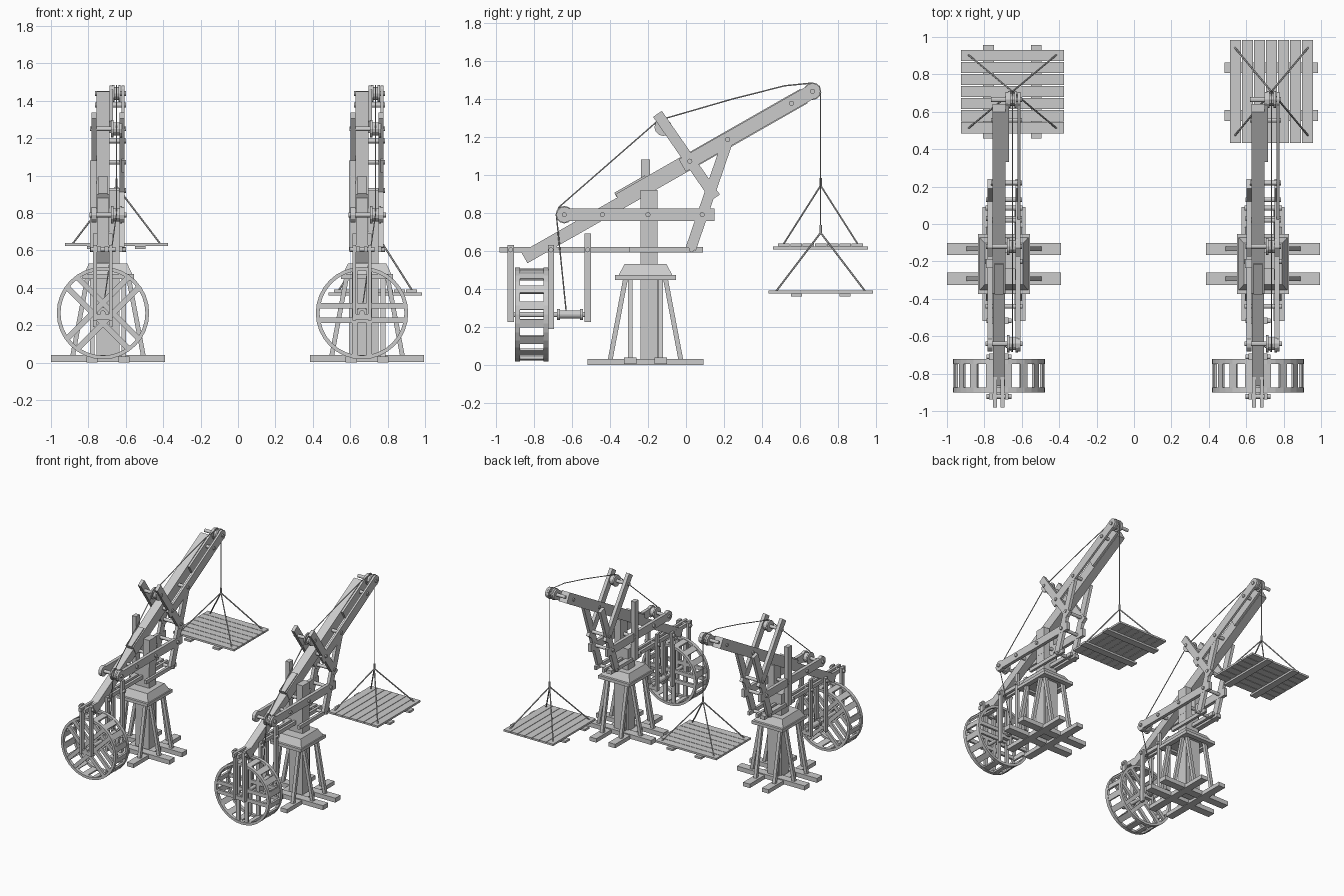
import bpy, bmesh, math
from mathutils import Vector, Matrix

old = bpy.data.objects.get("Cube")
if old:
    bpy.data.objects.remove(old)

wood = bpy.data.materials.new("grey_wood")
wood.use_nodes = True
wood.diffuse_color = (0.6, 0.6, 0.6, 1)
wood.node_tree.nodes["Principled BSDF"].inputs["Base Color"].default_value = (0.6, 0.6, 0.6, 1)

X, Y, Z = Vector((1, 0, 0)), Vector((0, 1, 0)), Vector((0, 0, 1))


class Part:
    """Collects primitives into one named mesh object."""

    def __init__(self, name):
        self.name, self.bm = name, bmesh.new()

    def beam(self, a, b, w, h, side=X):
        # Square timber from a to b, w wide along side, h deep across it
        a, b = Vector(a), Vector(b)
        d = (b - a).normalized()
        s = (side - d * side.dot(d)).normalized()
        u = d.cross(s)
        m = Matrix((s * w, d * (b - a).length, u * h)).transposed().to_4x4()
        m.translation = (a + b) / 2
        bmesh.ops.create_cube(self.bm, size=1, matrix=m)
        return self

    def rod(self, a, b, r, n=12):
        a, b = Vector(a), Vector(b)
        m = Z.rotation_difference(b - a).to_matrix().to_4x4()
        m.translation = (a + b) / 2
        bmesh.ops.create_cone(self.bm, cap_ends=True, segments=n, radius1=r, radius2=r,
                              depth=(b - a).length, matrix=m)
        return self

    def pin(self, x0, x1, y, z, r):
        return self.rod((x0, y, z), (x1, y, z), r)

    def pulley(self, x, y, z, r, w):
        # Grooved wheel: two flanges around a narrower hub
        self.pin(x - w / 2, x + w / 2, y, z, r * 0.75)
        for s in (-1, 1):
            self.pin(x + s * w / 2 - 0.006, x + s * w / 2 + 0.006, y, z, r)
        return self

    def rope(self, points, r=0.0035):
        for a, b in zip(points, points[1:]):
            self.rod(a, b, r, 6)
        return self

    def finish(self, origin):
        bmesh.ops.recalc_face_normals(self.bm, faces=self.bm.faces)
        mesh = bpy.data.meshes.new(self.name)
        self.bm.to_mesh(mesh)
        self.bm.free()
        mesh.materials.append(wood)
        ob = bpy.data.objects.new(self.name, mesh)
        ob.location = origin
        bpy.context.collection.objects.link(ob)


def on_boom(y):
    return 1.06 + 0.57 * y


def crane(side, ox, wheel_turn, deck_z, turned):
    parts = []

    def part(name):
        parts.append(Part(side + "_" + name))
        return parts[-1]

    cy, bx = -0.213, -0.027          # mast centre in y, boom and wheel centre in x
    cheeks = (-0.075, 0.075)         # planes of the paired boards

    # Crossed ground beams
    base = part("base_beams")
    for s in (-1, 1):
        base.beam((-0.305, cy + s * 0.08, 0.022), (0.305, cy + s * 0.08, 0.022), 0.065, 0.036, Y)
        base.beam((s * 0.085, cy - 0.305, 0.016), (s * 0.085, cy + 0.305, 0.016), 0.06, 0.032)

    # Slanted struts up to the collar
    struts = part("base_struts")
    for s in (-1, 1):
        for t in (-1, 1):
            struts.beam((s * 0.19, cy + t * 0.08, 0.03), (s * 0.105, cy + t * 0.08, 0.48), 0.025, 0.025, Y)
            struts.beam((s * 0.085, cy + t * 0.185, 0.03), (s * 0.085, cy + t * 0.1, 0.48), 0.025, 0.025)

    # Mast with a taller cheek beside the boom
    mast = part("mast")
    mast.beam((0, -0.195, 0.02), (0, -0.195, 0.7), 0.123, 0.09)
    mast.beam((0.035, -0.195, 0.7), (0.035, -0.195, 0.92), 0.055, 0.09)
    mast.beam((-0.078, -0.212, 0.6), (-0.078, -0.212, 1.08), 0.036, 0.048)
    mast.beam((0, -0.14, 0.02), (0, -0.14, 0.46), 0.1, 0.025)

    # Collar of sloping boards
    collar = part("collar")
    for s in (-1, 1):
        collar.beam((-0.13, cy + s * 0.14, 0.46), (0.13, cy + s * 0.14, 0.46), 0.04, 0.025, Y)
        collar.beam((s * 0.12, cy - 0.16, 0.46), (s * 0.12, cy + 0.16, 0.46), 0.04, 0.025)
    m = Matrix.Translation((0, cy, 0.497)) @ Matrix.Diagonal((1, 1.08, 1, 1)) @ Matrix.Rotation(math.pi / 4, 4, "Z")
    bmesh.ops.create_cone(collar.bm, cap_ends=True, segments=4, radius1=0.19, radius2=0.145,
                          depth=0.065, matrix=m)

    # Boom with splice block and side rail
    boom = part("boom")
    boom.beam((bx, -0.85, on_boom(-0.85) - 0.012), (bx, -0.25, on_boom(-0.25) - 0.012), 0.062, 0.066)
    boom.beam((bx, -0.35, on_boom(-0.35)), (bx, 0.62, on_boom(0.62)), 0.07, 0.085)
    boom.beam((bx, -0.36, on_boom(-0.36) + 0.02), (bx, -0.2, on_boom(-0.2) + 0.02), 0.05, 0.07)
    rail = part("boom_rail")
    for x, y0 in ((0.08, -0.02), (0.017, 0.35)):
        rail.beam((x, y0, on_boom(y0)), (x, 0.665, on_boom(0.665)), 0.017, 0.075)
        rail.pin(x - 0.0085, x + 0.0085, 0.665, on_boom(0.665), 0.042)
    for y in (0.02, 0.22, 0.555, 0.665):
        rail.pin(-0.07, 0.097, y, on_boom(y), 0.013)

    # Paired slanted arms, horizontal jib and braces
    arms = part("slanted_arms")
    jib = part("jib_boards")
    brace = part("boom_braces")
    for x in cheeks:
        arms.beam((x, -0.15, 1.32), (x, 0.155, 0.88), 0.027, 0.056)
        jib.beam((x, -0.64, 0.79), (x, 0.15, 0.79), 0.027, 0.064)
        jib.pin(x - 0.0135, x + 0.0135, -0.64, 0.79, 0.042)
        brace.beam((x, 0.025, 0.61), (x, 0.215, 1.165), 0.025, 0.056)
    for y, z in ((-0.12, 1.25), (0.13, 0.92)):
        arms.pin(-0.095, 0.095, y, z, 0.013)
    for y in (-0.64, -0.44, -0.2, 0.085):
        jib.pin(-0.1, 0.1, y, 0.79, 0.013)
    brace.pin(-0.095, 0.095, 0.03, 0.605, 0.013)

    # Lower twin rails carrying the wheel hangers
    lower = part("lower_rails")
    for x in (-0.048, -0.007):
        lower.beam((x, -0.98, 0.605), (x, 0.09, 0.605), 0.021, 0.03)
    for x in (-0.068, 0.068):
        lower.beam((x, -0.3, 0.605), (x, 0.09, 0.605), 0.021, 0.03)
    hangers = part("wheel_hangers")
    for y, top, low in ((-0.922, 0.63, 0.225), (-0.71, 0.63, 0.19), (-0.517, 0.69, 0.225)):
        for s in (-1, 1):
            hangers.beam((bx + s * 0.042, y, low), (bx + s * 0.042, y, top), 0.02, 0.033)
        hangers.beam((bx - 0.04, y, 0.245), (bx + 0.04, y, 0.245), 0.028, 0.03, Y)
        hangers.pin(bx - 0.066, bx + 0.066, y, 0.605, 0.013)

    # Winding drum and axle
    wz = 0.265
    drum = part("winding_drum")
    drum.rod((bx, -0.935, wz), (bx, -0.5, wz), 0.014)
    drum.rod((bx, -0.67, wz), (bx, -0.55, wz), 0.022)
    for y in (-0.67, -0.55):
        drum.rod((bx, y - 0.008, wz), (bx, y + 0.008, wz), 0.03)

    # Treadwheel: rims, treads and crossed spokes
    wheel = part("treadwheel")
    n, tread_count, outer = 32, 16, 0.247
    for y0, y1 in ((-0.9, -0.874), (-0.749, -0.723)):
        rings = []
        for r, y in ((outer, y0), (outer, y1), (outer - 0.02, y1), (outer - 0.02, y0)):
            rings.append([wheel.bm.verts.new((bx + r * math.cos(math.tau * i / n), y,
                                              wz + r * math.sin(math.tau * i / n))) for i in range(n)])
        for k in range(4):
            p, q = rings[k], rings[(k + 1) % 4]
            for i in range(n):
                j = (i + 1) % n
                wheel.bm.faces.new((p[i], p[j], q[j], q[i]))
        y = (y0 + y1) / 2
        for quarter in (0, 1):
            a = wheel_turn + quarter * math.pi / 2
            d = Vector((math.cos(a), 0, math.sin(a)))
            off = Vector((-d.z, 0, d.x))
            for s in (-1, 1):
                c = Vector((bx, y, wz)) + off * s * 0.038
                wheel.beam(c - d * 0.228, c + d * 0.228, 0.018, 0.03, Y)
    for i in range(tread_count):
        a = math.tau * (i + 0.5) / tread_count
        p = Vector((bx + 0.236 * math.cos(a), 0, wz + 0.236 * math.sin(a)))
        wheel.beam(p - Y * 0.895, p - Y * 0.728, 0.014, 0.045, Vector((math.cos(a), 0, math.sin(a))))

    # Pulleys
    rx = 0.045
    pulleys = part("pulleys")
    pulleys.pulley(rx, 0.665, on_boom(0.665), 0.046, 0.034)
    pulleys.pulley(rx, -0.12, 1.25, 0.046, 0.045)
    pulleys.pulley(rx, -0.64, 0.79, 0.046, 0.045)

    # Hoisting rope
    apex = deck_z + 0.305
    rope = part("hoist_rope")
    rope.rope([(bx, -0.63, 0.28), (rx, -0.682, 0.79), (rx, -0.668, 0.83), (rx, -0.15, 1.282),
               (rx, -0.11, 1.296), (rx, 0.25, 1.4), (rx, 0.52, 1.468), (rx, 0.66, 1.482),
               (rx, 0.7, 1.465), (rx, 0.708, 1.43), (rx, 0.708, apex)])
    rope.rod((rx, 0.708, apex - 0.005), (rx, 0.708, apex + 0.04), 0.007, 6)

    # Hanging platform: planks, two bearers, four sling ropes
    deck = part("platform")
    slings = part("platform_slings")

    def at(along, across, z):
        u, v = (across, along) if turned else (along, across)
        return (rx + u, 0.708 + v, z)
    long_axis, cross_axis = (Y, X) if turned else (X, Y)
    planks, width = 7, 0.45
    step = width / planks
    for i in range(planks):
        c = (i + 0.5) * step - width / 2
        deck.beam(at(-0.275, c, deck_z - 0.007), at(0.275, c, deck_z - 0.007), step - 0.004, 0.015, cross_axis)
    for s in (-1, 1):
        deck.beam(at(s * 0.127, -0.25, deck_z - 0.022), at(s * 0.127, 0.25, deck_z - 0.022),
                  0.058, 0.016, long_axis)
        for t in (-1, 1):
            slings.rope([(rx, 0.708, apex), at(s * 0.24, t * 0.2, deck_z - 0.01)], 0.005)

    for p in parts:
        p.finish((ox, 0, 0))


crane("right", -0.695, math.pi / 4, 0.638, False)
crane("left", 0.69, 0, 0.39, True)
